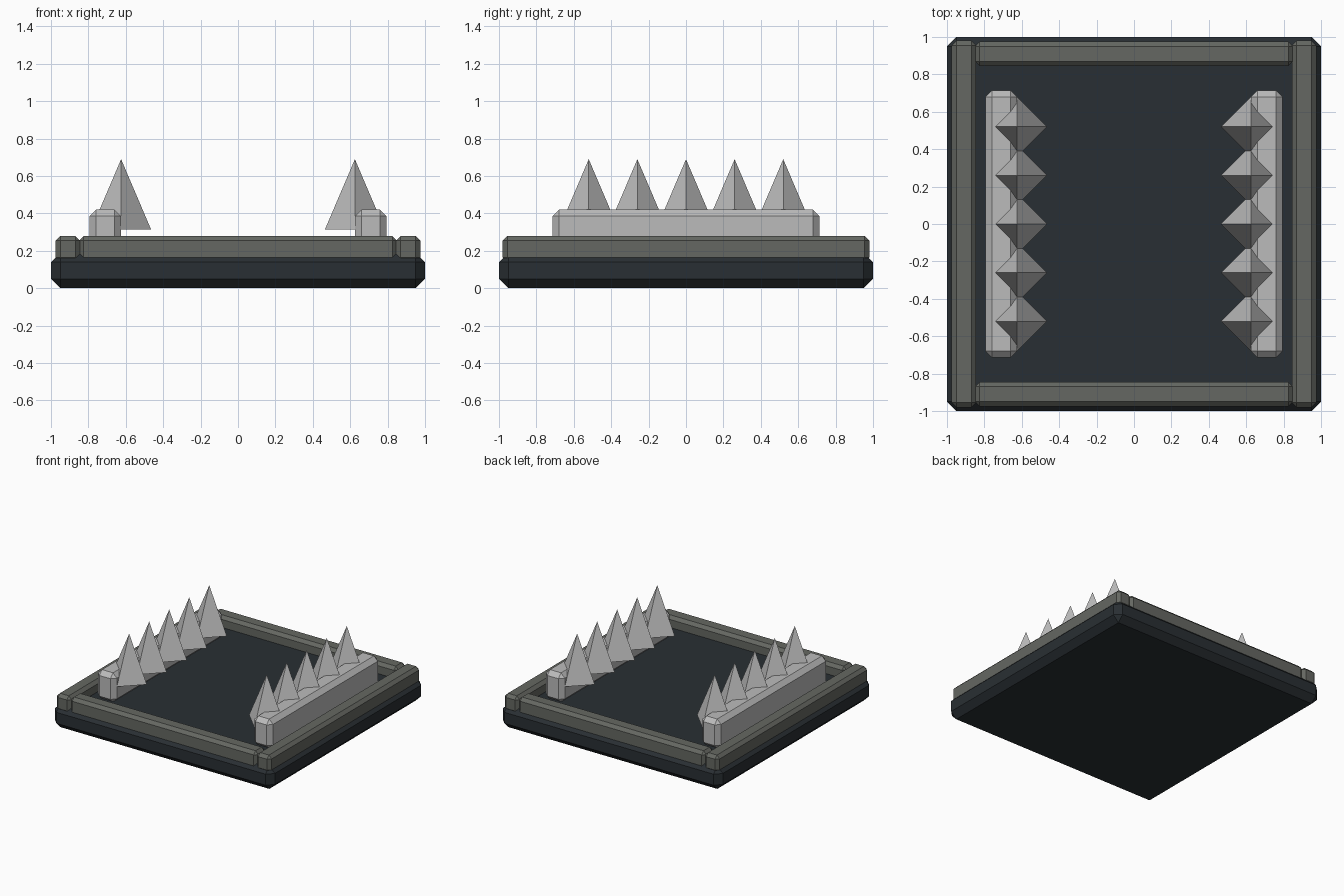
import bpy, bmesh, math
from mathutils import Matrix

if "Cube" in bpy.data.objects:
    bpy.data.objects.remove(bpy.data.objects["Cube"])


def material(name, rgb):
    m = bpy.data.materials.new(name)
    m.diffuse_color = (*rgb, 1)
    m.use_nodes = True
    m.node_tree.nodes["Principled BSDF"].inputs["Base Color"].default_value = m.diffuse_color
    return m


DARK = material("dark_slate", (0.022, 0.028, 0.033))
FRAME = material("grey_stone", (0.13, 0.137, 0.122))
STEEL = material("steel", (0.5, 0.5, 0.5))


def add_object(name, bm, mat):
    me = bpy.data.meshes.new(name)
    bm.to_mesh(me)
    bm.free()
    me.materials.append(mat)
    ob = bpy.data.objects.new(name, me)
    bpy.context.collection.objects.link(ob)
    return ob


def box(name, center, size, bevel, mat):
    """Chamfered box."""
    bm = bmesh.new()
    bmesh.ops.create_cube(bm, size=1,
                          matrix=Matrix.Translation(center) @ Matrix.Diagonal((*size, 1)))
    bmesh.ops.bevel(bm, geom=bm.edges[:], offset=bevel, segments=1,
                    profile=0.5, affect='EDGES')
    return add_object(name, bm, mat)


def spike(name, x, y):
    """Four-sided pyramid with its corners on the axes."""
    bm = bmesh.new()
    bmesh.ops.create_cone(bm, cap_ends=True, segments=4, radius1=0.16, radius2=0,
                          depth=0.375, matrix=Matrix.Translation((x, y, 0.5025)))
    # make sure the corners point along x and y
    far = max(abs(v.co.x - x) for v in bm.verts)
    if far < 0.15:
        bmesh.ops.rotate(bm, verts=bm.verts[:], cent=(x, y, 0),
                         matrix=Matrix.Rotation(math.pi / 4, 3, 'Z'))
    bmesh.ops.remove_doubles(bm, verts=bm.verts[:], dist=1e-4)
    return add_object(name, bm, STEEL)


# Base slab
box("base_plate", (0, 0, 0.095), (2, 2, 0.19), 0.05, DARK)

for s, side, end in ((-1, "left", "front"), (1, "right", "back")):
    # Raised border
    box(f"{side}_rail", (s * 0.91, 0, 0.21), (0.13, 1.96, 0.14), 0.025, FRAME)
    box(f"{end}_rail", (0, s * 0.91, 0.21), (1.70, 0.13, 0.14), 0.025, FRAME)
    # Jaw bar with its row of spikes
    box(f"{side}_jaw_bar", (s * 0.71, 0, 0.30), (0.17, 1.43, 0.24), 0.035, STEEL)
    for i in range(5):
        spike(f"{side}_spike_{i + 1}", s * 0.625, (i - 2) * 0.26)
